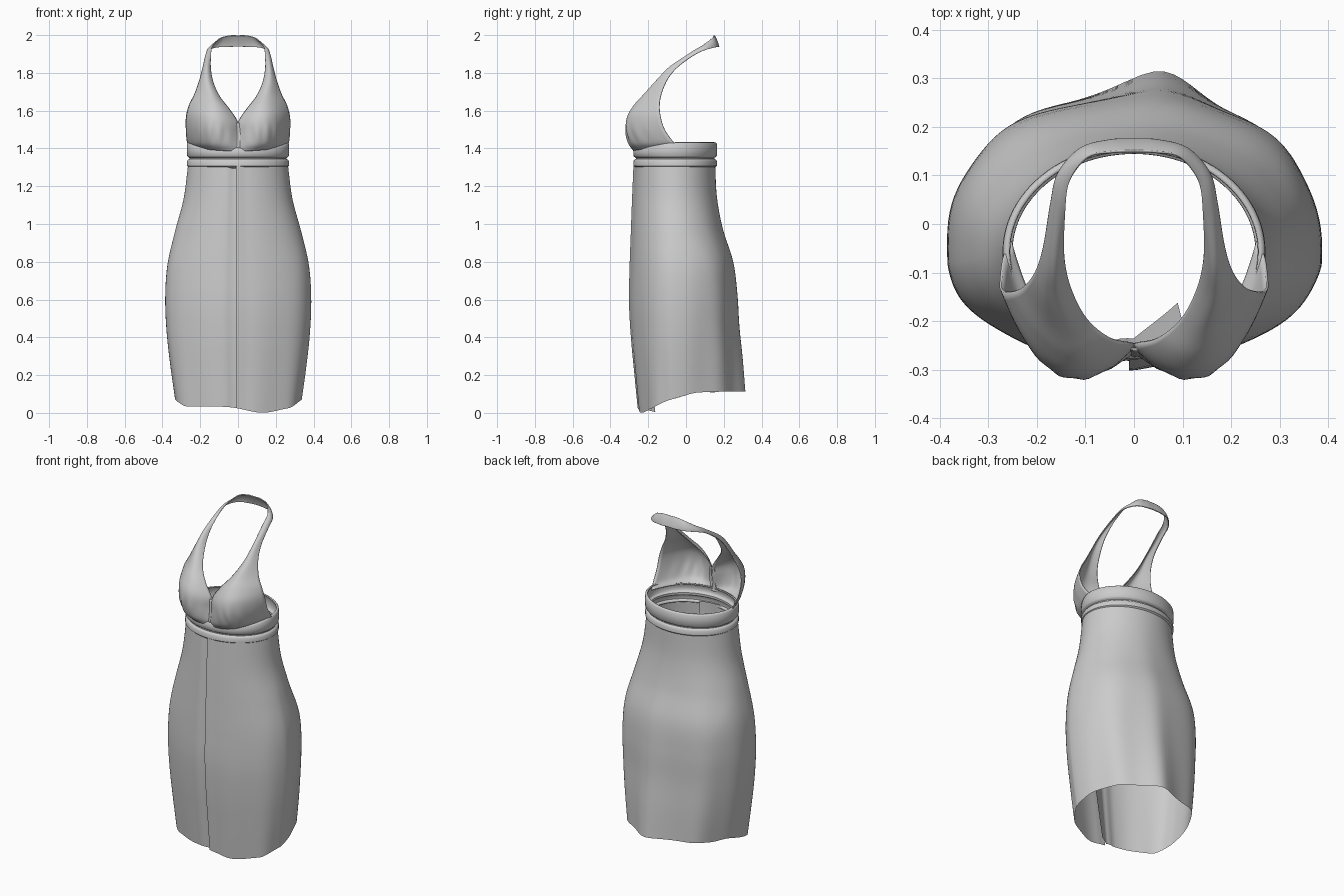
import bpy
from math import sin, cos, pi, radians, exp

if "Cube" in bpy.data.objects:
    bpy.data.objects.remove(bpy.data.objects["Cube"])


def smooth(t):
    t = max(0.0, min(1.0, t))
    return t * t * (3 - 2 * t)


def spline(rows, t):
    """Catmull-Rom through rows of equal length, t in 0..1."""
    n = len(rows) - 1
    i = min(int(t * n), n - 1)
    f = t * n - i
    b, c = rows[i], rows[i + 1]
    a = rows[i - 1] if i else [2 * p - q for p, q in zip(b, c)]
    d = rows[i + 2] if i + 2 <= n else [2 * q - p for p, q in zip(b, c)]
    return [0.5 * (2 * q + (r - p) * f + (2 * p - 5 * q + 4 * r - s) * f * f
                   + (3 * q - p - 3 * r + s) * f ** 3) for p, q, r, s in zip(a, b, c, d)]


def sheet(name, func, nu, nv, closed=False, angle=50):
    """Grid surface from func(u, v) with u, v in 0..1."""
    cols = nu if closed else nu + 1
    verts = [func(i / nu, j / nv) for j in range(nv + 1) for i in range(cols)]
    faces = [(j * cols + i, j * cols + (i + 1) % cols,
              (j + 1) * cols + (i + 1) % cols, (j + 1) * cols + i)
             for j in range(nv) for i in range(nu)]
    me = bpy.data.meshes.new(name)
    me.from_pydata(verts, [], faces)
    ob = bpy.data.objects.new(name, me)
    bpy.context.collection.objects.link(ob)
    bpy.ops.object.select_all(action='DESELECT')
    ob.select_set(True)
    bpy.context.view_layer.objects.active = ob
    bpy.ops.object.shade_smooth_by_angle(angle=radians(angle))
    return ob


def thicken(ob, t, offset):
    m = ob.modifiers.new("thickness", 'SOLIDIFY')
    m.thickness, m.offset = t, offset


# Skirt: wrapped sheet; stations run bottom to top as half width, front y, back y
SKIRT = [(.335, -.250, .270), (.360, -.268, .265), (.379, -.285, .256), (.386, -.295, .253),
         (.374, -.292, .238), (.334, -.285, .190), (.288, -.278, .162), (.264, -.270, .155)]


def skirt(u, v):
    th = radians(-92 + u * 379)
    rx, yf, yb = spline(SKIRT, v)
    low = 1 - v
    wide = smooth(low * 2)
    yc = -.06 - .02 * wide
    c, s = cos(th), sin(th)
    p = 1 - .2 * wide if s > 0 else 1 + .08 * wide
    x = rx * (abs(c) ** p) * (1 if c > 0 else -1)
    ry = yb - yc if s > 0 else yc - yf
    y = yc + ry * (abs(s) ** p) * (1 if s > 0 else -1)
    # soft drape folds, strongest at the hem
    k = low ** 1.5
    fold = 1 + .014 * k * sin(9 * th + .6)
    x, y = x * fold, yc + (y - yc) * fold
    if s > 0:
        y += .042 * k * exp(-((x - .06) / .09) ** 2)
    # the front edge lies over an underlap that falls inward
    over = smooth((u - .92) / .025)
    flap = max(0, (u - .955) / .045)
    y += .012 * over + (.01 + .06 * low) * flap
    y -= .008 * smooth(1 - u / .03)
    hem = .034 + .08 * smooth((y + .15) / .36) + .03 * smooth((abs(x) - .27) / .07)
    if s < 0:
        hem -= .033 * exp(-((x - .13) / .12) ** 2)
    return x, y, hem + (1.315 - hem) * v


sheet("skirt", skirt, 132, 48)

# Waistband: two raised bands with a groove between; offset and height
BAND = [(-.006, 1.295), (.003, 1.303), (.009, 1.308), (.009, 1.333), (.004, 1.340),
        (-.004, 1.344), (-.004, 1.350), (.004, 1.355), (.009, 1.360), (.010, 1.378),
        (.009, 1.398), (.004, 1.404), (-.004, 1.406)]


def band(u, v):
    o, z = BAND[round(v * (len(BAND) - 1))]
    th = u * 2 * pi
    x, y = (.261 + o) * cos(th), -.057 + (.212 + o) * sin(th)
    z += .027 * smooth((z - 1.355) / .045) * smooth((y + .25) / .2)
    return x, y, z


thicken(sheet("waistband", band, 96, len(BAND) - 1, closed=True), .007, -1)

# Halter half: each row is outer edge, middle, inner edge, from waist to nape
HALTER = [
    (.254, -.035, 1.410, .150, -.243, 1.395, 0, -.262, 1.385),
    (.268, -.068, 1.435, .157, -.282, 1.43, 0, -.264, 1.42),
    (.274, -.113, 1.50, .155, -.307, 1.50, 0, -.254, 1.48),
    (.273, -.135, 1.57, .150, -.303, 1.57, .002, -.246, 1.54),
    (.257, -.140, 1.63, .150, -.268, 1.63, .048, -.235, 1.61),
    (.228, -.130, 1.69, .155, -.220, 1.685, .098, -.195, 1.675),
    (.202, -.098, 1.765, .167, -.150, 1.765, .132, -.130, 1.75),
    (.185, -.045, 1.83, .167, -.080, 1.835, .146, -.060, 1.83),
    (.170, .045, 1.895, .160, .035, 1.908, .142, .030, 1.908),
    (.155, .105, 1.922, .147, .100, 1.940, .132, .090, 1.945),
    (.110, .155, 1.935, .105, .150, 1.960, .095, .138, 1.983),
    (.050, .172, 1.938, .050, .163, 1.968, .045, .148, 1.997),
    (0, .174, 1.94, 0, .164, 1.969, 0, .150, 1.998)]


def halter(u, v):
    r = spline(HALTER, v)
    a, b, c = (2 * u - 1) * (u - 1), 4 * u * (1 - u), u * (2 * u - 1)
    x, y, z = (a * r[k] + b * r[k + 3] + c * r[k + 6] for k in range(3))
    # gathers under the bust
    y += .004 * sin(u * 34) * exp(-((v - .14) / .06) ** 2) * sin(pi * u)
    return max(x, 0), y, z


top = sheet("halter_top", halter, 28, 72)
mirror = top.modifiers.new("mirror", 'MIRROR')
mirror.use_clip = True
thicken(top, .005, 0)


# Wrapped front edge running down the middle of the bodice
def front_edge(u, v):
    x = -.016 + .034 * u + .012 * sin(pi * v)
    return x, -.266 - .006 * sin(pi * u) + .014 * v * v, 1.40 + .135 * v


thicken(sheet("bodice_wrap_edge", front_edge, 8, 12), .004, 0)
